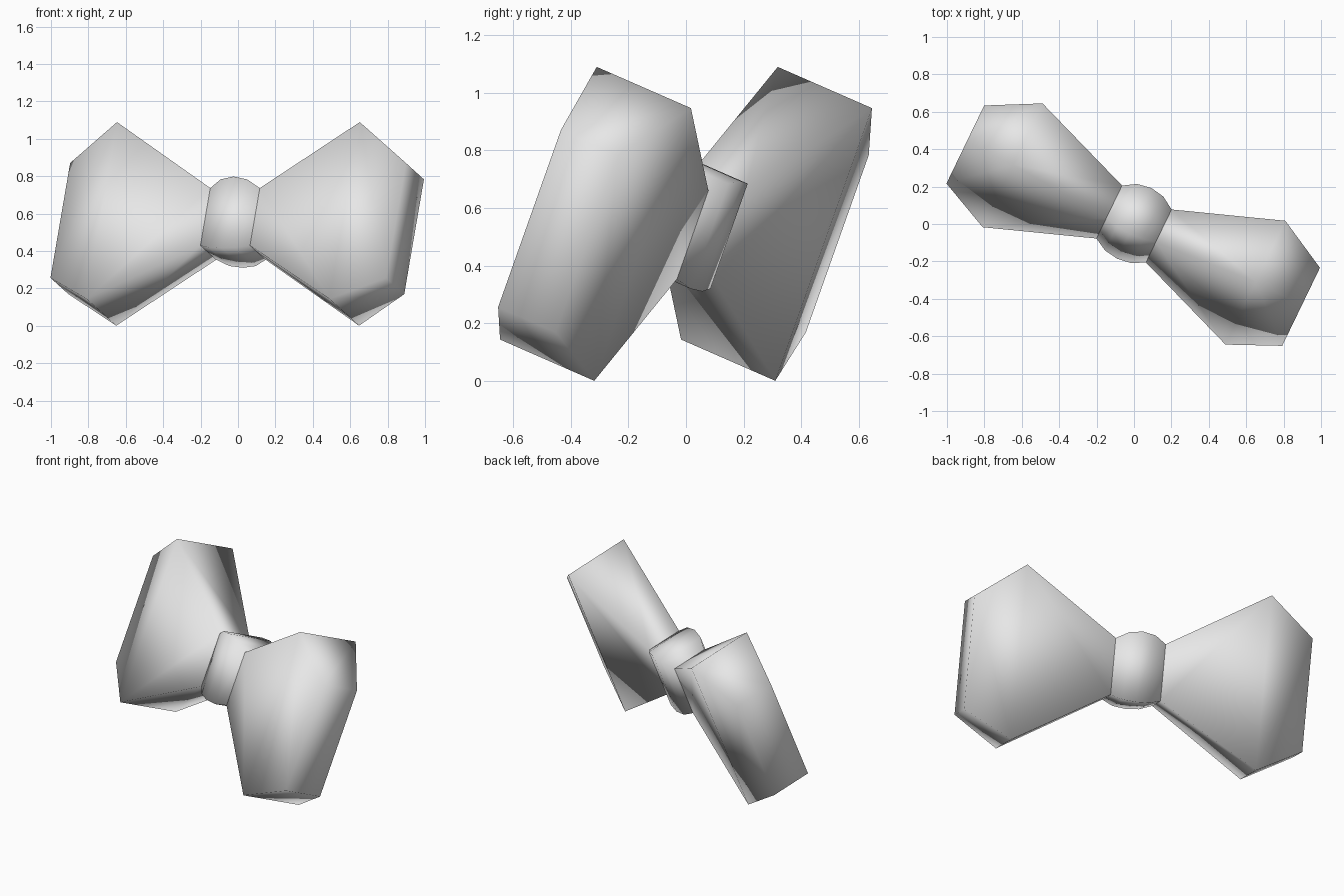
import bpy
import bmesh
from math import radians

cube = bpy.data.objects.get("Cube")
if cube:
    bpy.data.objects.remove(cube)

# Plain grey cloth
grey = bpy.data.materials.new("grey_cloth")
grey.use_nodes = True
grey.diffuse_color = (0.8, 0.8, 0.8, 1)
grey.node_tree.nodes["Principled BSDF"].inputs["Base Color"].default_value = (0.8, 0.8, 0.8, 1)


def loft(name, sections, side=1, cap_end=False):
    """Skin rectangular sections given as (x, half depth, half height, z offset)."""
    bm = bmesh.new()
    rings = []
    for x, depth, height, shift in sections:
        corners = ((-1, -1), (1, -1), (1, 1), (-1, 1))
        rings.append([bm.verts.new((side * x, a * depth, shift + b * height))
                      for a, b in corners])
    for first, second in zip(rings, rings[1:]):
        for i in range(4):
            j = (i + 1) % 4
            bm.faces.new((first[i], first[j], second[j], second[i]))
    if cap_end:
        bm.faces.new(rings[-1])
    bmesh.ops.recalc_face_normals(bm, faces=bm.faces)
    mesh = bpy.data.meshes.new(name)
    bm.to_mesh(mesh)
    bm.free()
    mesh.materials.append(grey)
    mesh.shade_smooth()
    obj = bpy.data.objects.new(name, mesh)
    # The whole bow leans back and turns to one side
    obj.rotation_euler = (radians(-21.5), 0, radians(-25.8))
    obj.location.z = 0.545
    bpy.context.collection.objects.link(obj)
    return obj


# Flared loops on both sides of the knot
inner = (0.147, 0.104, 0.165, 0)
lobe = [inner, (0.721, 0.195, 0.508, 0), (0.997, 0.119, 0.33, -0.027)]
loft("left_loop", lobe, 1, True)
loft("right_loop", lobe, -1, True)

# Bulging knot in the middle
half = [inner, (0.078, 0.135, 0.196, 0.007), (0, 0.145, 0.205, 0.01)]
mirrored = [(-x, d, h, s) for x, d, h, s in half[:-1]]
loft("knot", half + mirrored[::-1])
